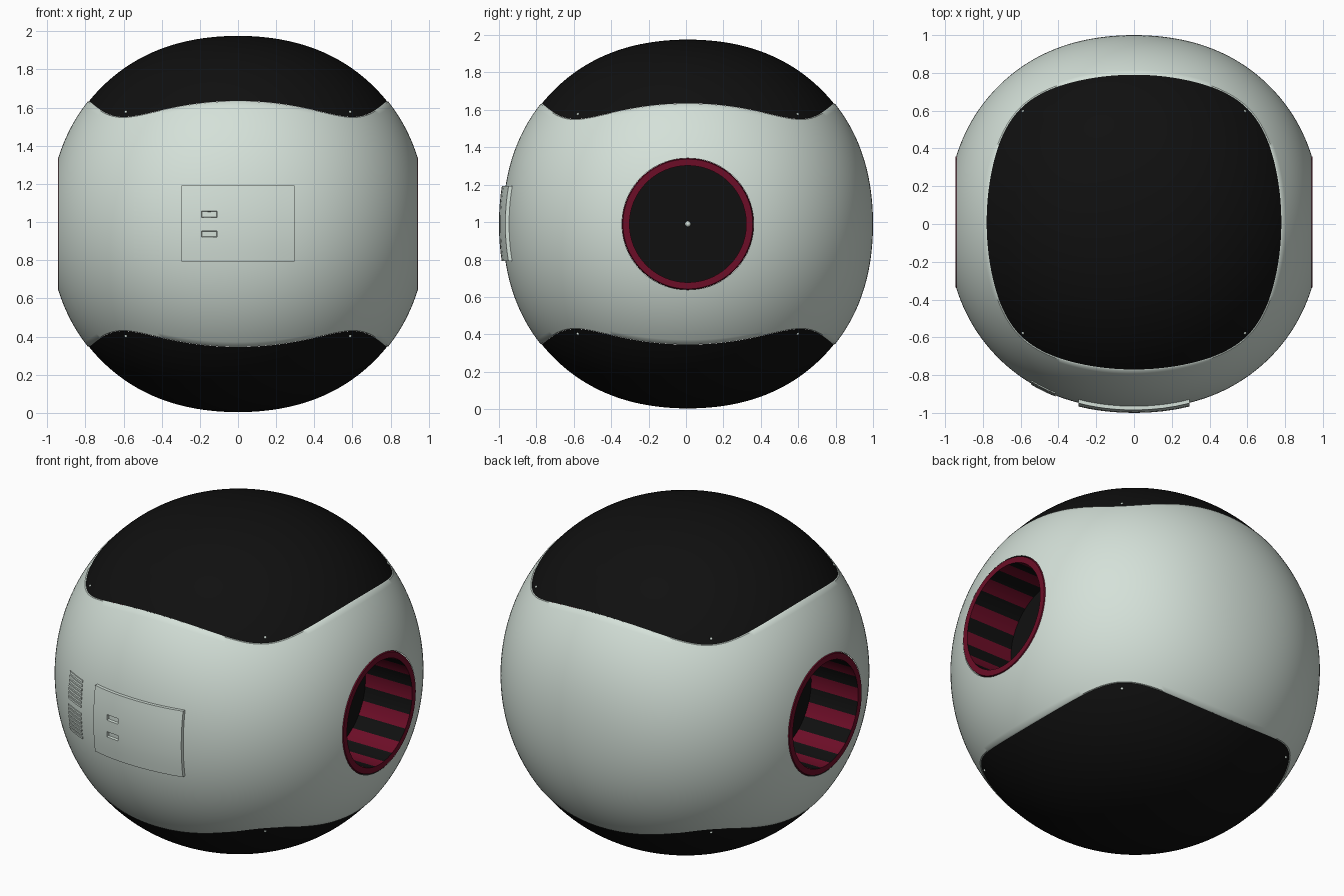
import bpy, bmesh, math
from mathutils import Vector

if "Cube" in bpy.data.objects:
    bpy.data.objects.remove(bpy.data.objects["Cube"])

CENTRE = Vector((0, 0.01, 0.99))


def material(name, rgb):
    m = bpy.data.materials.new(name)
    m.diffuse_color = (*rgb, 1)
    m.use_nodes = True
    m.node_tree.nodes["Principled BSDF"].inputs["Base Color"].default_value = m.diffuse_color
    return m


WHITE = material("pale_grey_green", (0.66, 0.75, 0.69))
BLACK = material("black", (0.005, 0.005, 0.005))
RED = material("dark_red", (0.15, 0.004, 0.02))


def finish(name, bm, mats, angle=30):
    me = bpy.data.meshes.new(name)
    bm.to_mesh(me)
    bm.free()
    for m in mats:
        me.materials.append(m)
    me.polygons.foreach_set("use_smooth", [True] * len(me.polygons))
    me.set_sharp_from_angle(angle=math.radians(angle))
    ob = bpy.data.objects.new(name, me)
    ob.location = CENTRE
    bpy.context.collection.objects.link(ob)
    return ob


def radius(d):
    # slightly cubic ball: 0.99 on the axes, fuller on the diagonals
    d = d.normalized()
    t = 1 - (d.x ** 4 + d.y ** 4 + d.z ** 4)
    return 0.99 + 0.0721 * t - 0.0378 * t * t


def on_ball(d, off=0.0):
    return d.normalized() * (radius(d) + off)


def front_point(x, z, off=0.0):
    r = 0.99
    for _ in range(5):
        y = -math.sqrt(r * r - x * x - z * z)
        r = radius(Vector((x, y, z)))
    return Vector((x, y - off, z))


def skin(bm, rows, closed=True):
    vs = [[bm.verts.new(p) for p in row] for row in rows]
    n = len(rows[0])
    for a, b in zip(vs, vs[1:]):
        for j in range(n if closed else n - 1):
            k = (j + 1) % n
            bm.faces.new((a[j], a[k], b[k], b[j]))


# rounded-square outline of the caps
N, POWER = 192, 5.6
AZ = [2 * math.pi * j / N for j in range(N)]


def outline(a):
    return 1.21 / (abs(math.cos(a)) ** POWER + abs(math.sin(a)) ** POWER) ** (1 / POWER)


# middle shell with folded-in rims, cut flat at both sides
def shell_row(t, off=0.0):
    row = []
    for a in AZ:
        e = t * math.atan(1 / outline(a))
        d = Vector((math.cos(a) * math.cos(e), math.sin(a) * math.cos(e), math.sin(e)))
        row.append(on_ball(d, off))
    return row


ROWS = 48
rows = [shell_row(1, -0.03), shell_row(1, -0.005)]
rows += [shell_row((1 - 2 * i / ROWS) * 0.99) for i in range(ROWS + 1)]
rows += [shell_row(-1, -0.005), shell_row(-1, -0.03)]
bm = bmesh.new()
skin(bm, rows)
bmesh.ops.recalc_face_normals(bm, faces=bm.faces)
for s in (1, -1):
    bmesh.ops.bisect_plane(bm, geom=bm.verts[:] + bm.edges[:] + bm.faces[:],
                           plane_co=(s * 0.94, 0, 0), plane_no=(s, 0, 0), clear_outer=True)
finish("middle_shell", bm, [WHITE], 40)

# black caps
for s, name in ((1, "top_cap"), (-1, "bottom_cap")):
    bm = bmesh.new()
    rows = []
    for i in range(33):
        t = i / 32
        rows.append([on_ball(Vector((t * outline(a) * math.cos(a),
                                     t * outline(a) * math.sin(a), s)), -0.004) for a in AZ])
    skin(bm, rows)
    bmesh.ops.remove_doubles(bm, verts=bm.verts, dist=1e-5)
    bmesh.ops.recalc_face_normals(bm, faces=bm.faces)
    finish(name, bm, [BLACK])

# small pins in the cap corners
bm = bmesh.new()
for sx in (1, -1):
    for sy in (1, -1):
        for sz in (1, -1):
            new = bmesh.ops.create_icosphere(bm, subdivisions=2, radius=0.008)["verts"]
            bmesh.ops.translate(bm, verts=new, vec=on_ball(Vector((sx, sy, sz)), -0.004))
finish("corner_pins", bm, [WHITE])

# round side recesses: red ring, striped wall, black floor, centre pin
PROFILE = [(0.925, 0.352), (0.944, 0.347), (0.944, 0.312), (0.63, 0.312), (0.63, 0.001)]
SEG = 96
for s, side in ((1, "right"), (-1, "left")):
    bm = bmesh.new()
    skin(bm, [[(s * x, r * math.cos(2 * math.pi * j / SEG), r * math.sin(2 * math.pi * j / SEG))
               for j in range(SEG)] for x, r in PROFILE])
    for i, f in enumerate(bm.faces):
        row, j = divmod(i, SEG)
        stripe = (j + 2) % 8 < 4
        f.material_index = 1 if row < 2 or (row == 2 and stripe) else 0
    if s < 0:
        bmesh.ops.reverse_faces(bm, faces=bm.faces)
    finish(side + "_recess", bm, [BLACK, RED])
    bm = bmesh.new()
    bmesh.ops.create_icosphere(bm, subdivisions=2, radius=0.016)
    bmesh.ops.translate(bm, verts=bm.verts, vec=(s * 0.63, 0, 0))
    finish(side + "_centre_pin", bm, [WHITE])


# curved plates on the front
def plate(bm, xs, zs, off, depth):
    start = len(bm.faces)
    skin(bm, [[front_point(x, z, off) for x in xs] for z in zs], closed=False)
    bm.faces.ensure_lookup_table()
    faces = bm.faces[start:]
    rim = [e for f in faces for e in f.edges if e.is_boundary]
    ext = bmesh.ops.extrude_edge_only(bm, edges=rim)["geom"]
    bmesh.ops.translate(bm, verts=[g for g in ext if isinstance(g, bmesh.types.BMVert)],
                        vec=(0, depth, 0))
    return faces


# hatch with two small sunken slots
bm = bmesh.new()
xs = [-0.295, -0.24, -0.19, -0.15, -0.11] + [-0.06 + 0.071 * i for i in range(6)]
zs = [-0.197, -0.15, -0.1, -0.068, -0.036, 0.0, 0.034, 0.067, 0.11, 0.16, 0.203]
faces = plate(bm, xs, zs, 0.02, 0.04)
slots = []
for f in faces:
    c = f.calc_center_median()
    if -0.19 < c.x < -0.11 and (-0.068 < c.z < -0.036 or 0.034 < c.z < 0.067):
        slots.append(f)
bmesh.ops.inset_region(bm, faces=slots, thickness=0.003)
bmesh.ops.translate(bm, verts=list({v for f in slots for v in f.verts}), vec=(0, 0.015, 0))
bmesh.ops.recalc_face_normals(bm, faces=bm.faces)
finish("front_hatch", bm, [WHITE])

# two banks of vent slats
bm = bmesh.new()
for base in (-0.175, 0.02):
    for i in range(7):
        z = base + i * 0.0245
        plate(bm, [-0.545 + 0.026 * k for k in range(6)], [z, z + 0.013], 0.006, 0.015)
bmesh.ops.recalc_face_normals(bm, faces=bm.faces)
finish("vent_slats", bm, [WHITE])
